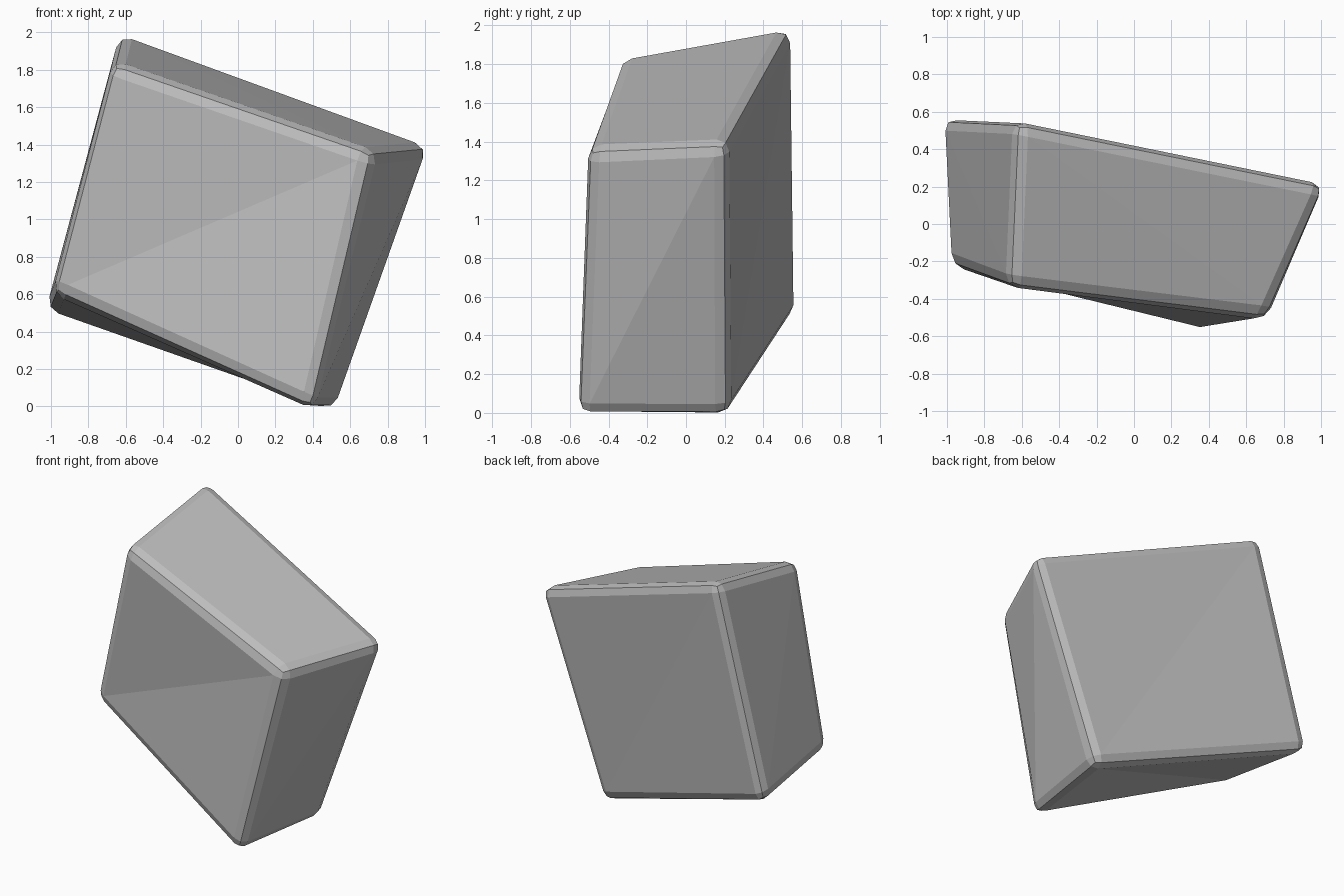
import bpy, bmesh
from mathutils import Vector

cube = bpy.data.objects.get("Cube")
if cube:
    bpy.data.objects.remove(cube, do_unlink=True)

# Stone colour
mat = bpy.data.materials.new("stone_grey")
mat.use_nodes = True
grey = (0.5, 0.5, 0.5, 1)
mat.diffuse_color = grey
mat.node_tree.nodes["Principled BSDF"].inputs["Base Color"].default_value = grey

# Skewed block corners: front ring then back ring, clockwise from top left
corners = [Vector(c) for c in (
    (-0.67, -0.34, 1.84), (0.72, -0.51, 1.36), (0.40, -0.57, -0.02), (-0.99, -0.22, 0.61),
    (-0.63, 0.55, 2.00), (1.04, 0.21, 1.39), (0.52, 0.22, -0.02), (-1.03, 0.57, 0.51))]
sides = [(0, 3, 2, 1), (4, 5, 6, 7), (0, 1, 5, 4), (1, 2, 6, 5), (2, 3, 7, 6), (3, 0, 4, 7)]
# Fold line across each side
folds = [(3, 1), (4, 6), (4, 1), (5, 2), (6, 3), (7, 0)]

bm = bmesh.new()
verts = [bm.verts.new(c) for c in corners]
for side in sides:
    bm.faces.new([verts[i] for i in side])
bmesh.ops.recalc_face_normals(bm, faces=bm.faces)

# Worn, rounded edges
bmesh.ops.bevel(bm, geom=bm.edges[:], offset=0.07, segments=2, profile=0.5, affect='EDGES')

# Fold the large sides along their diagonals
large = sorted(bm.faces, key=lambda f: f.calc_area(), reverse=True)[:6]
centres = [sum((corners[i] for i in s), Vector()) / 4 for s in sides]
for face in large:
    mid = face.calc_center_median()
    k = min(range(6), key=lambda i: (centres[i] - mid).length)
    ends = [min(face.verts, key=lambda v: (v.co - corners[c]).length) for c in folds[k]]
    bmesh.utils.face_split(face, ends[0], ends[1])

mesh = bpy.data.meshes.new("rock_block")
bm.to_mesh(mesh)
bm.free()
mesh.materials.append(mat)
block = bpy.data.objects.new("rock_block", mesh)
bpy.context.collection.objects.link(block)
